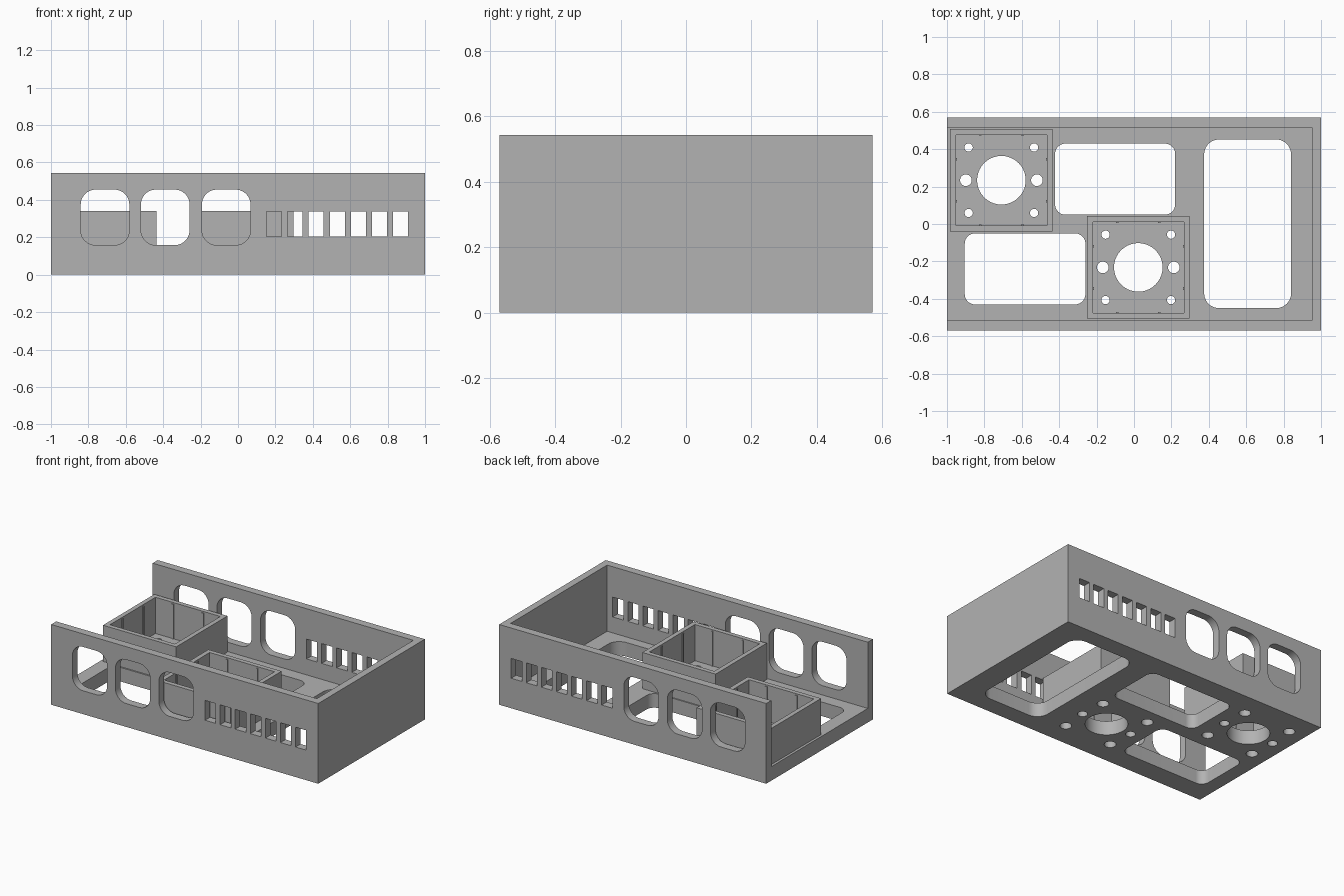
import bpy, bmesh, math

if "Cube" in bpy.data.objects:
    bpy.data.objects.remove(bpy.data.objects["Cube"], do_unlink=True)

grey = bpy.data.materials.new("plain_grey")
grey.use_nodes = True
grey.diffuse_color = (0.45, 0.45, 0.45, 1)
grey.node_tree.nodes["Principled BSDF"].inputs["Base Color"].default_value = (0.45, 0.45, 0.45, 1)

HALF_Y, HEIGHT, FLOOR = 0.57, 0.543, 0.095
BOX_TOP, BOX_R, BOX_WALL = 0.34, 0.274, 0.031
BOXES = {"rear": (-0.709, 0.234), "front": (0.023, -0.232)}


def loft(bm, rings):
    """Closed solid skinned through rings of equal point count."""
    loops = [[bm.verts.new(p) for p in ring] for ring in rings]
    n = len(loops[0])
    for a, b in zip(loops, loops[1:]):
        for i in range(n):
            j = (i + 1) % n
            bm.faces.new((a[i], a[j], b[j], b[i]))
    bm.faces.new(loops[0][::-1])
    bm.faces.new(loops[-1])


def block(bm, x0, x1, y0, y1, z0, z1):
    loft(bm, [[(x0, y0, z), (x1, y0, z), (x1, y1, z), (x0, y1, z)] for z in (z0, z1)])


def rounded(a0, a1, b0, b1, r, steps=10):
    """Rounded rectangle outline in 2D."""
    corners = ((a1 - r, b1 - r), (a0 + r, b1 - r), (a0 + r, b0 + r), (a1 - r, b0 + r))
    pts = []
    for q, (ca, cb) in enumerate(corners):
        for s in range(steps + 1):
            t = math.pi / 2 * (q + s / steps)
            pts.append((ca + r * math.cos(t), cb + r * math.sin(t)))
    return pts


def hole(bm, x, y, levels, n=40):
    """Round cutter through (radius, z) levels."""
    loft(bm, [[(x + r * math.cos(2 * math.pi * i / n), y + r * math.sin(2 * math.pi * i / n), z)
               for i in range(n)] for r, z in levels])


def make(name, bm):
    bmesh.ops.recalc_face_normals(bm, faces=bm.faces)
    mesh = bpy.data.meshes.new(name)
    bm.to_mesh(mesh)
    bm.free()
    mesh.materials.append(grey)
    ob = bpy.data.objects.new(name, mesh)
    bpy.context.collection.objects.link(ob)
    return ob


def activate(ob):
    bpy.ops.object.select_all(action='DESELECT')
    ob.select_set(True)
    bpy.context.view_layer.objects.active = ob


def cut(ob, bm):
    cutter = make("cutter", bm)
    cutter.hide_render = True
    activate(ob)
    mod = ob.modifiers.new("cut", 'BOOLEAN')
    mod.operation, mod.solver, mod.object = 'DIFFERENCE', 'EXACT', cutter
    bpy.ops.object.modifier_apply(modifier=mod.name)
    bpy.data.objects.remove(cutter, do_unlink=True)


# Tray: floor, two long walls and one end wall, open at the other end
bm = bmesh.new()
block(bm, -1, 1, -HALF_Y, HALF_Y, 0, HEIGHT)
tray = make("tray", bm)
bm = bmesh.new()
block(bm, -1.2, 0.952, -0.516, 0.516, FLOOR, 1)
cut(tray, bm)

# Rounded windows and narrow vents through both long walls
bm = bmesh.new()
for x in (-0.711, -0.389, -0.063):
    outline = rounded(x - 0.13, x + 0.13, 0.158, 0.455, 0.08)
    loft(bm, [[(a, y, b) for a, b in outline] for y in (-0.7, 0.7)])
for i in range(7):
    x = 0.152 + 0.113 * i
    block(bm, x, x + 0.08, -0.7, 0.7, 0.203, 0.337)
cut(tray, bm)

# Floor cutouts
bm = bmesh.new()
for x0, x1, y0, y1, r in ((-0.422, 0.22, 0.05, 0.43, 0.055),
                          (-0.905, -0.26, -0.43, -0.05, 0.055),
                          (0.375, 0.84, -0.45, 0.452, 0.08)):
    outline = rounded(x0, x1, y0, y1, r)
    loft(bm, [[(a, b, z) for a, b in outline] for z in (-0.1, 0.15)])

# Mounting holes: centre bore, two side holes, four counterbored corner holes
for x, y in BOXES.values():
    hole(bm, x, y, ((0.13, -0.1), (0.13, 0.15)))
    for sx in (-1, 1):
        hole(bm, x + sx * 0.19, y, ((0.031, -0.1), (0.031, 0.15)))
        for sy in (-1, 1):
            hole(bm, x + sx * 0.175, y + sy * 0.175,
                 ((0.036, -0.1), (0.036, 0.045), (0.022, 0.045), (0.022, 0.15)))
cut(tray, bm)
activate(tray)
bpy.ops.object.shade_smooth_by_angle(angle=math.radians(30))

# Square open boxes on the floor, with thin ribs on the inner walls
for name, (x, y) in BOXES.items():
    bm = bmesh.new()
    block(bm, x - BOX_R, x + BOX_R, y - BOX_R, y + BOX_R, FLOOR, BOX_TOP)
    box = make(name + "_box_walls", bm)
    inner = BOX_R - BOX_WALL
    bm = bmesh.new()
    block(bm, x - inner, x + inner, y - inner, y + inner, 0, 1)
    cut(box, bm)

    bm = bmesh.new()
    for side in (-1, 1):
        w0, w1 = sorted((side * (inner - 0.005), side * (inner + 0.005)))
        for s in (-0.113, 0.113):
            block(bm, x + s - 0.007, x + s + 0.007, y + w0, y + w1, FLOOR, BOX_TOP - 0.01)
            block(bm, x + w0, x + w1, y + s - 0.007, y + s + 0.007, FLOOR, BOX_TOP - 0.01)
    make(name + "_box_ribs", bm)
